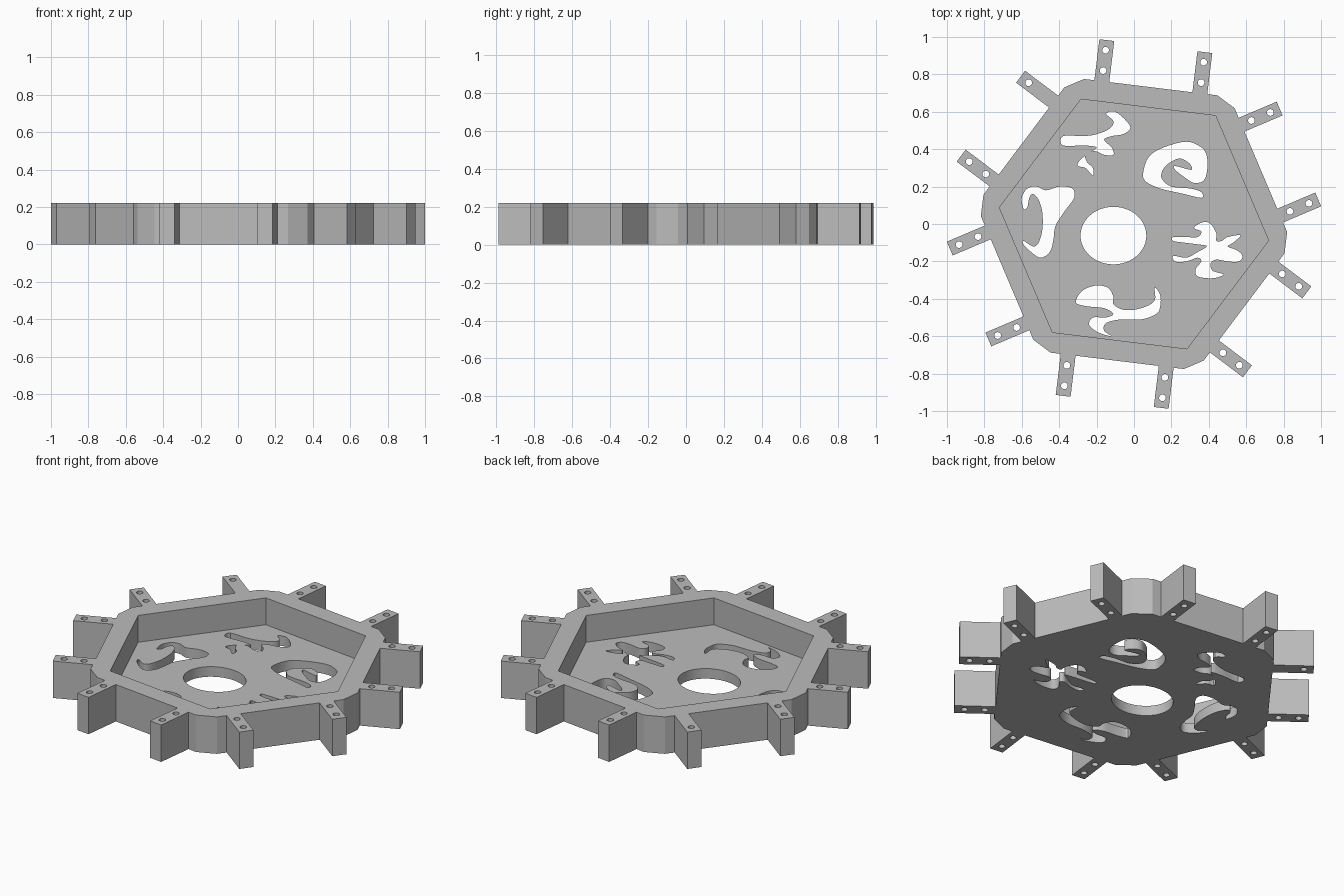
import bpy, bmesh
from math import cos, sin, radians, tau
from mathutils import Vector

HEIGHT, FLOOR = 0.22, 0.06
SIDE_ANGLES = [radians(83 + 60 * k) for k in range(6)]
ARM_OFFSET, ARM_HALF, ARM_TIP, WALL = 0.264, 0.04, 0.958, 0.737

default = bpy.data.objects.get("Cube")
if default:
    bpy.data.objects.remove(default, do_unlink=True)

grey = bpy.data.materials.new("plain grey")
grey.use_nodes = True
grey.diffuse_color = (0.5, 0.5, 0.5, 1)
grey.node_tree.nodes["Principled BSDF"].inputs["Base Color"].default_value = (0.5, 0.5, 0.5, 1)


def prisms(name, outlines, bottom, top):
    """One object holding an upright prism for each flat outline."""
    bm = bmesh.new()
    for outline in outlines:
        face = bm.faces.new([bm.verts.new((x, y, bottom)) for x, y in outline])
        grown = bmesh.ops.extrude_face_region(bm, geom=[face])["geom"]
        raised = [g for g in grown if isinstance(g, bmesh.types.BMVert)]
        bmesh.ops.translate(bm, verts=raised, vec=(0, 0, top - bottom))
    bmesh.ops.recalc_face_normals(bm, faces=bm.faces)
    mesh = bpy.data.meshes.new(name)
    bm.to_mesh(mesh)
    bm.free()
    mesh.materials.append(grey)
    obj = bpy.data.objects.new(name, mesh)
    bpy.context.collection.objects.link(obj)
    return obj


def side_point(angle, out, along):
    """Point on a hexagon side: distance outward and distance along it."""
    return (out * cos(angle) - along * sin(angle), out * sin(angle) + along * cos(angle))


def ellipse(x, y, rx, ry, count):
    return [(x + rx * cos(tau * i / count), y + ry * sin(tau * i / count)) for i in range(count)]


def smooth_loop(points, steps=4):
    """Closed flowing curve through points given in hundredths."""
    pts = [Vector(p) / 100 for p in points]
    loop = []
    for i, p in enumerate(pts):
        before, after, last = pts[i - 1], pts[(i + 1) % len(pts)], pts[(i + 2) % len(pts)]
        for s in range(steps):
            t = s / steps
            loop.append((p + (after - before) * t / 2
                         + (before * 2 - p * 5 + after * 4 - last) * t * t / 2
                         + (p * 3 - before - after * 3 + last) * t ** 3 / 2).to_tuple())
    return loop


# Body outline: six walls, each with two arms and a blunted corner
outline, screw_holes = [], []
for k, a in enumerate(SIDE_ANGLES):
    outline.append((0.82 * cos(a - radians(26)), 0.82 * sin(a - radians(26))))
    for centre in (-ARM_OFFSET, ARM_OFFSET):
        lo, hi = centre - ARM_HALF, centre + ARM_HALF
        outline += [side_point(a, WALL, lo), side_point(a, ARM_TIP, lo),
                    side_point(a, ARM_TIP, hi), side_point(a, WALL, hi)]
        for out in (0.904, 0.794):
            # One arm carries only its outer hole
            if not (k == 1 and centre < 0 and out < 0.8):
                screw_holes.append(ellipse(*side_point(a, out, centre), 0.018, 0.018, 16))
    outline.append((0.82 * cos(a + radians(26)), 0.82 * sin(a + radians(26))))

# Decorative floor openings
top_left_squiggle = [
    (-15, 59), (-10, 60), (-4, 55), (-2, 51), (-6, 48), (-12, 47), (-16, 45), (-12, 41), (-11, 37),
    (-16, 37), (-21, 39), (-26, 37), (-25, 33), (-22, 30), (-22, 26), (-26, 30), (-30, 31),
    (-29, 34), (-24, 38), (-20, 41), (-27, 42), (-38, 42), (-38, 47), (-27, 47), (-20, 48),
    (-13, 51), (-11, 55)]
spiral = [
    (36, 14), (27, 16), (14, 19), (6, 23), (5, 28), (8, 36), (16, 41), (28, 44), (36, 41), (39, 36),
    (39, 28), (37, 23), (32, 22), (27, 25), (22, 29), (22, 31), (30, 29), (31, 30), (29, 33),
    (24, 35), (18, 32), (15, 28), (15, 24), (20, 20), (30, 19), (36, 17)]
crossed_squiggle = [
    (32, -2), (37, 1), (41, 0), (44, -5), (44, -9), (47, -9), (50, -7), (57, -6), (53, -10),
    (50, -12), (55, -14), (58, -17), (56, -20), (50, -20), (44, -19), (41, -21), (42, -25),
    (48, -27), (42, -29), (34, -28), (33, -24), (36, -20), (34, -18), (28, -20), (22, -20),
    (21, -17), (28, -18), (34, -15), (39, -12), (35, -11), (27, -10), (21, -9), (21, -7),
    (28, -7), (34, -7), (36, -4)]
front_squiggle = [
    (-31, -42), (-28, -36), (-21, -33), (-14, -34), (-11, -39), (-11, -43), (-5, -46), (4, -45),
    (11, -41), (11, -34), (14, -38), (14, -44), (12, -48), (4, -51), (-7, -51), (-15, -53),
    (-16, -57), (-12, -60), (-19, -58), (-24, -54), (-22, -50), (-15, -50), (-11, -48),
    (-16, -45), (-25, -44)]
left_hook = [
    (-59, 8), (-60, 14), (-57, 19), (-52, 20), (-47, 18), (-40, 20), (-33, 19), (-32, 14),
    (-37, 7), (-42, -1), (-43, -8), (-45, -15), (-50, -18), (-55, -15), (-59, -11), (-59, -9),
    (-54, -12), (-51, -10), (-49, -3), (-49, 6), (-51, 13), (-54, 16), (-56, 14), (-57, 9)]
openings = [smooth_loop(s) for s in
            (top_left_squiggle, spiral, crossed_squiggle, front_squiggle, left_hook)]
openings.append(ellipse(-0.11, -0.062, 0.176, 0.154, 48))

# Tray body with pocket, openings and screw holes cut out
pocket_outline = [(0.725 * cos(a + radians(30)), 0.725 * sin(a + radians(30))) for a in SIDE_ANGLES]
body = prisms("hexagonal_tray", [outline], 0, HEIGHT)
cutters = [prisms("pocket_cutter", [pocket_outline], FLOOR, HEIGHT + 0.1),
           prisms("opening_cutter", openings, -0.1, HEIGHT + 0.05),
           prisms("screw_hole_cutter", screw_holes, -0.1, HEIGHT + 0.05)]
for cutter in cutters:
    cutter.hide_render = True
    cut = body.modifiers.new(cutter.name, "BOOLEAN")
    cut.operation, cut.solver, cut.object = "DIFFERENCE", "EXACT", cutter
    cut.use_self = True
bpy.context.view_layer.objects.active = body
body.select_set(True)
for cut in list(body.modifiers):
    bpy.ops.object.modifier_apply(modifier=cut.name)
for cutter in cutters:
    bpy.data.objects.remove(cutter, do_unlink=True)
bpy.ops.object.shade_smooth_by_angle(angle=radians(25))
